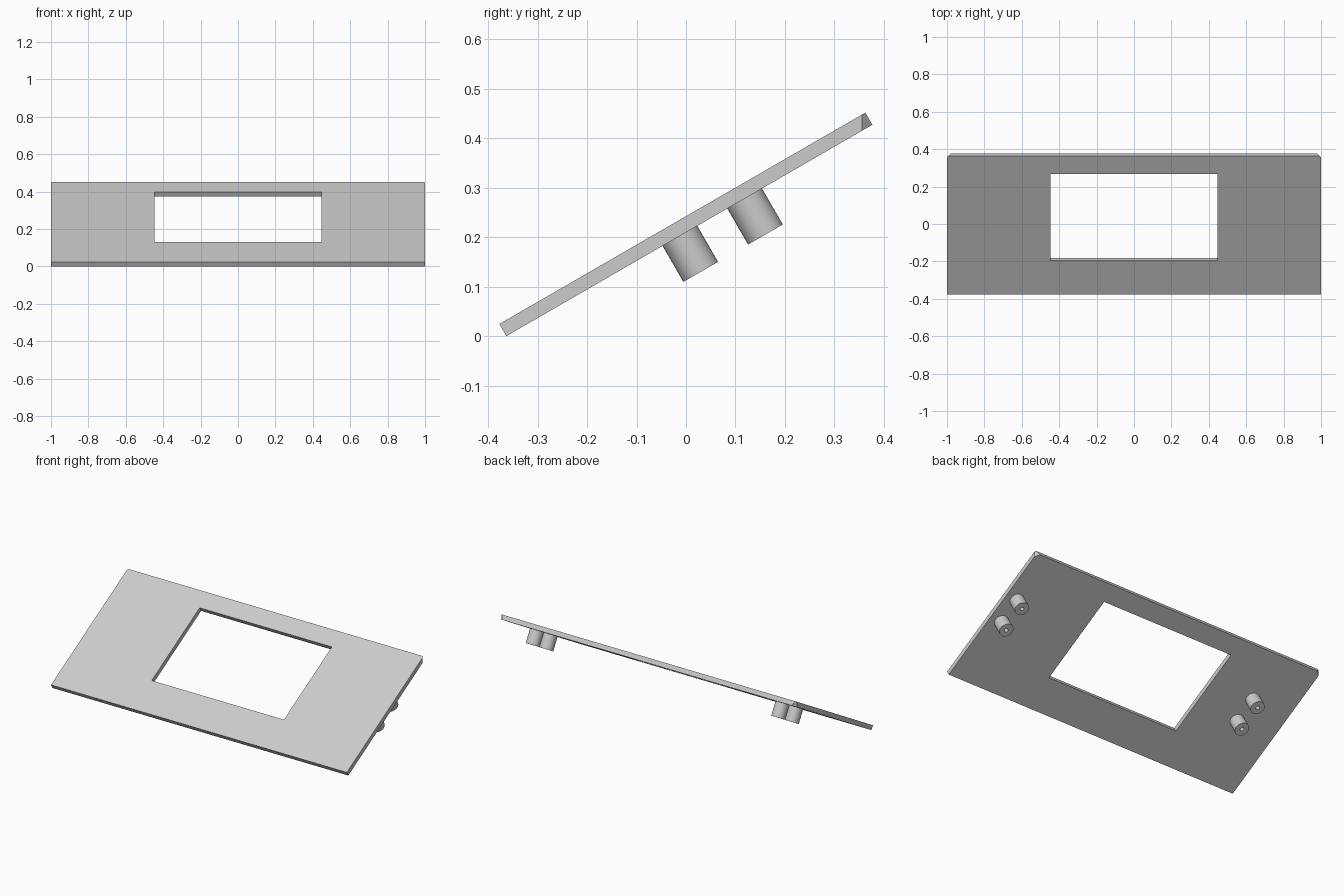
import bpy
import bmesh
from math import radians, tau
from mathutils import Matrix, Vector

cube = bpy.data.objects.get("Cube")
if cube:
    bpy.data.objects.remove(cube)

LENGTH, THICK = 0.854, 0.0283
# Slope frame: x across, y up the slope, z out of the upper face
SLOPE = Matrix.Translation((0, -0.363, 0)) @ Matrix.Rotation(radians(30), 4, "X")

grey = bpy.data.materials.new("light grey")
grey.use_nodes = True
grey.diffuse_color = (0.6, 0.6, 0.6, 1)
grey.node_tree.nodes["Principled BSDF"].inputs["Base Color"].default_value = (0.6, 0.6, 0.6, 1)


def finish(name, bm):
    bmesh.ops.recalc_face_normals(bm, faces=bm.faces)
    mesh = bpy.data.meshes.new(name)
    bm.to_mesh(mesh)
    bm.free()
    mesh.materials.append(grey)
    obj = bpy.data.objects.new(name, mesh)
    bpy.context.collection.objects.link(obj)
    return obj


def rectangle(bm, half, low, high):
    corners = [(-half, low), (half, low), (half, high), (-half, high)]
    return [bm.verts.new((x, y, 0)) for x, y in corners]


# Sloping panel with a rectangular window
bm = bmesh.new()
outer = rectangle(bm, 1, 0, LENGTH)
inner = rectangle(bm, 0.447, 0.21, 0.745)
for i in range(4):
    j = (i + 1) % 4
    bm.faces.new((outer[i], outer[j], inner[j], inner[i]))
raised = bmesh.ops.extrude_face_region(bm, geom=bm.faces[:], use_keep_orig=True)
top = [v for v in raised["geom"] if isinstance(v, bmesh.types.BMVert)]
bmesh.ops.translate(bm, verts=top, vec=(0, 0, THICK))
bm.transform(SLOPE)

# Upright chamfers on the two upper corners
for side in (-1, 1):
    cut = bmesh.ops.bisect_plane(
        bm, geom=bm.verts[:] + bm.edges[:] + bm.faces[:],
        plane_co=(side, 0.3555, 0), plane_no=Vector((side, 1, 0)).normalized(),
        clear_outer=True)
    rim = [e for e in cut["geom_cut"] if isinstance(e, bmesh.types.BMEdge)]
    bmesh.ops.edgeloop_fill(bm, edges=rim)
# Merge the coplanar pieces of each broad face
bmesh.ops.dissolve_limit(bm, angle_limit=radians(1), verts=bm.verts[:], edges=bm.edges[:])
finish("panel", bm)


# Round pegs under the panel, each with a blind screw hole
def peg(name, x, y):
    bm = bmesh.new()
    profile = [(0.0405, 0.002), (0.0405, -0.084), (0.011, -0.084), (0.011, -0.01), (0, -0.01)]
    verts = [bm.verts.new((r, 0, z)) for r, z in profile]
    edges = [bm.edges.new(pair) for pair in zip(verts, verts[1:])]
    bmesh.ops.spin(bm, geom=verts + edges, cent=(0, 0, 0), axis=(0, 0, 1),
                   angle=tau, steps=48, use_merge=False)
    bmesh.ops.remove_doubles(bm, verts=bm.verts, dist=0.0001)
    bm.transform(SLOPE @ Matrix.Translation((x, y, 0)))
    obj = finish(name, bm)
    bpy.ops.object.select_all(action="DESELECT")
    obj.select_set(True)
    bpy.context.view_layer.objects.active = obj
    bpy.ops.object.shade_smooth_by_angle(angle=radians(30))


for side, x in (("left", 0.924), ("right", -0.736)):
    for level, y in (("lower", 0.405), ("upper", 0.556)):
        peg(f"{side}_{level}_peg", x, y)
